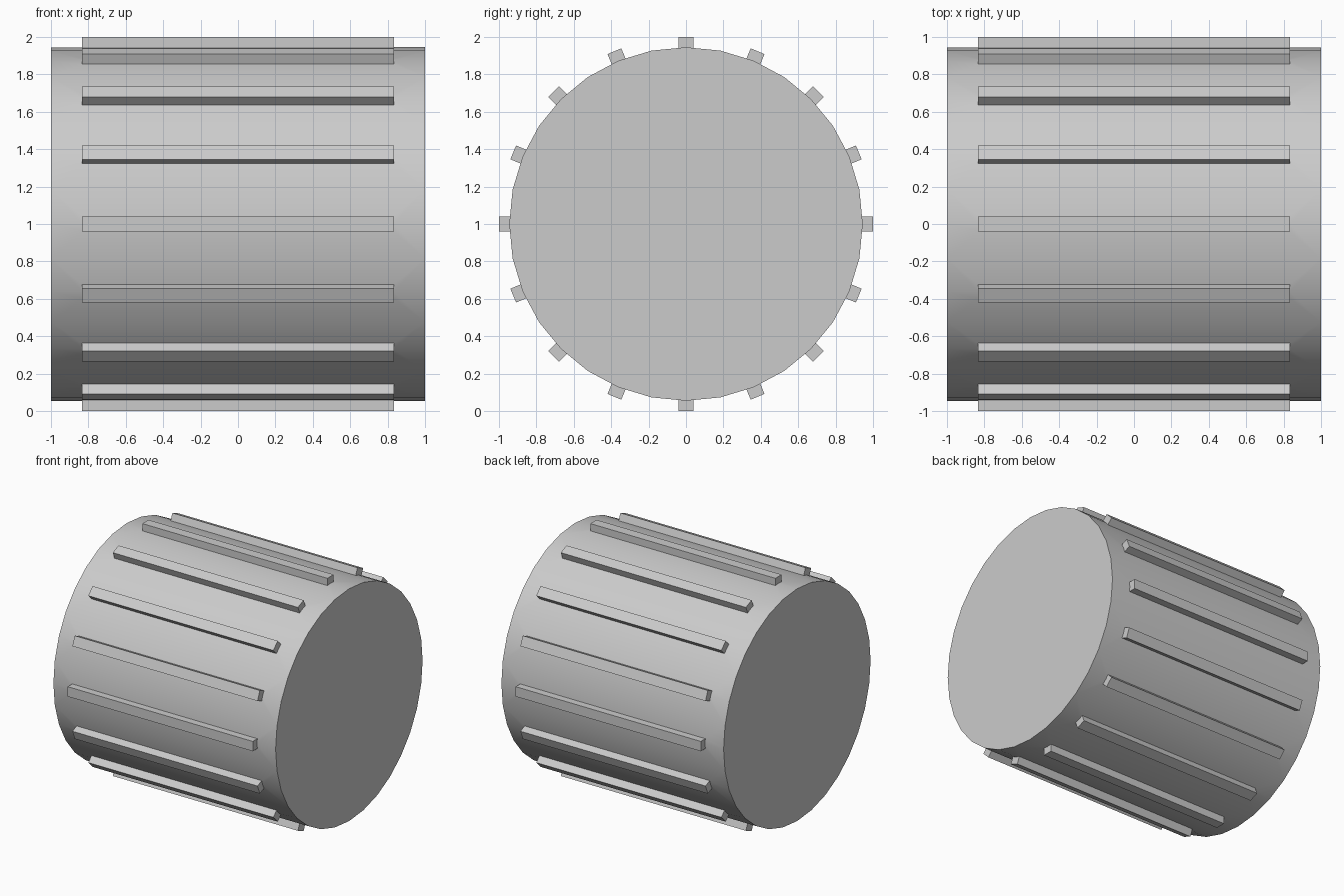
import bpy, bmesh, math
from mathutils import Matrix

if "Cube" in bpy.data.objects:
    bpy.data.objects.remove(bpy.data.objects["Cube"])

RADIUS, LENGTH, SIDES = 0.945, 2.0, 32
RIBS, RIB_LENGTH, RIB_WIDTH = 16, 1.666, 0.08
RIB_INNER, RIB_OUTER = 0.88, 1.0
CENTRE = Matrix.Translation((0, 0, 1))


def mesh_object(name, bm):
    mesh = bpy.data.meshes.new(name)
    bm.to_mesh(mesh)
    bm.free()
    obj = bpy.data.objects.new(name, mesh)
    bpy.context.collection.objects.link(obj)
    return obj


# Drum lying along x, with a vertex at the very top
bm = bmesh.new()
bmesh.ops.create_cone(bm, cap_ends=True, segments=SIDES, radius1=RADIUS,
                      radius2=RADIUS, depth=LENGTH,
                      matrix=CENTRE @ Matrix.Rotation(math.pi / 2, 4, 'Y'))
drum = mesh_object("ribbed_drum", bm)

# Ring of straight ribs, sunk slightly into the drum
bm = bmesh.new()
for i in range(RIBS):
    place = (CENTRE @ Matrix.Rotation(i * math.tau / RIBS, 4, 'X')
             @ Matrix.Translation((0, 0, (RIB_INNER + RIB_OUTER) / 2))
             @ Matrix.Diagonal((RIB_LENGTH, RIB_WIDTH, RIB_OUTER - RIB_INNER, 1)))
    bmesh.ops.create_cube(bm, size=1, matrix=place)
ribs = mesh_object("ribs", bm)

# Merge ribs and drum into one surface
bpy.context.view_layer.objects.active = drum
drum.select_set(True)
union = drum.modifiers.new("join_ribs", 'BOOLEAN')
union.operation = 'UNION'
union.solver = 'EXACT'
union.object = ribs
bpy.ops.object.modifier_apply(modifier=union.name)
bpy.data.objects.remove(ribs)

# Smooth round wall, sharp rib and cap edges
bpy.ops.object.shade_smooth_by_angle(angle=math.radians(30))
